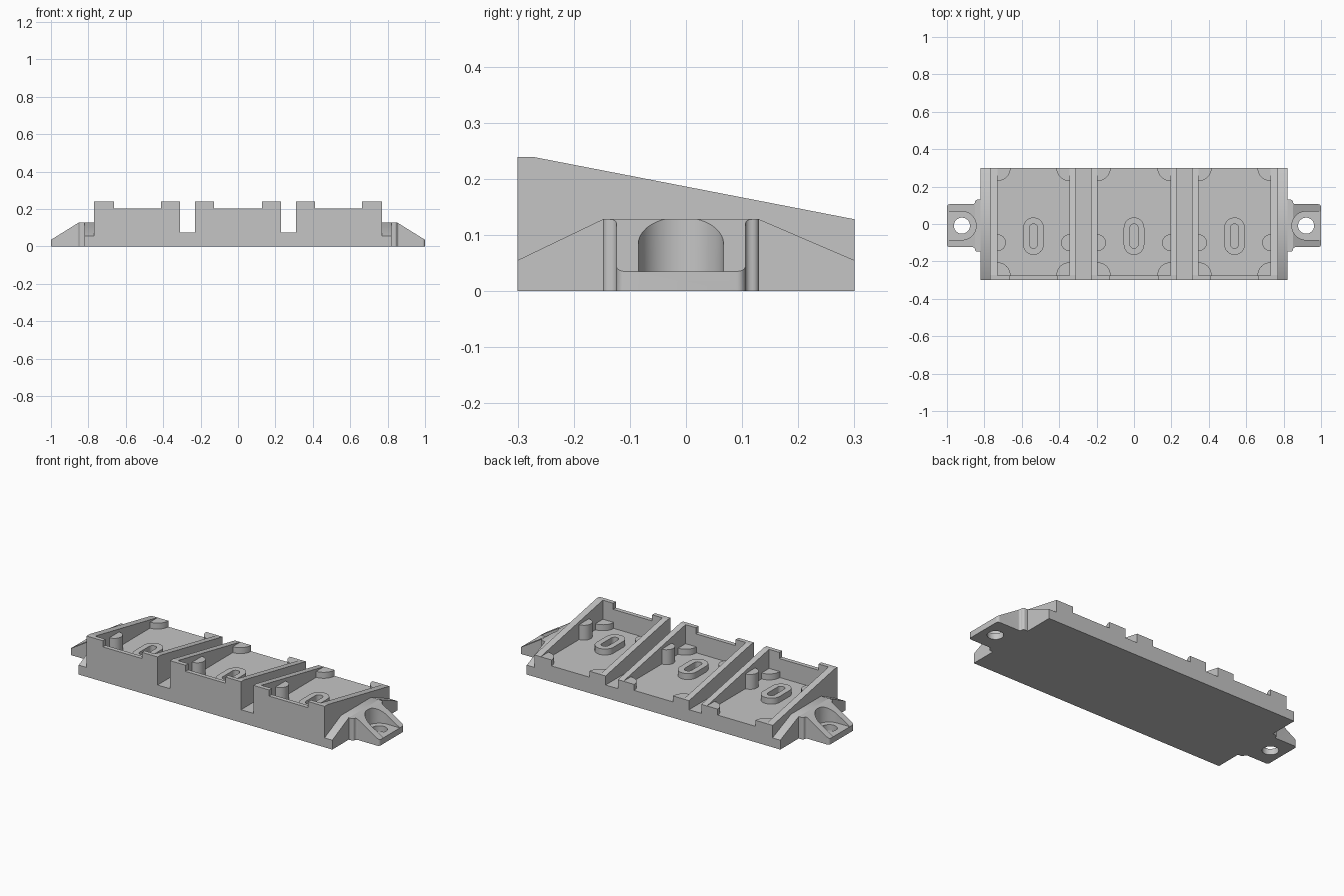
import bpy
import bmesh
from math import cos, sin, radians
from mathutils import Vector

if "Cube" in bpy.data.objects:
    bpy.data.objects.remove(bpy.data.objects["Cube"], do_unlink=True)

grey = bpy.data.materials.new("plain_grey")
grey.use_nodes = True
COLOUR = (0.56, 0.56, 0.56, 1)
grey.diffuse_color = COLOUR
grey.node_tree.nodes["Principled BSDF"].inputs["Base Color"].default_value = COLOUR


def prism(name, pts, axis, lo, hi, slope=None):
    """Extrude a 2D outline along an axis; slope = (point, normal) trims the solid."""
    place = {"x": lambda a, b: (lo, a, b), "z": lambda a, b: (a, b, lo)}[axis]
    step = Vector((hi - lo, 0, 0)) if axis == "x" else Vector((0, 0, hi - lo))
    bm = bmesh.new()
    face = bm.faces.new([bm.verts.new(place(a, b)) for a, b in pts])
    ext = bmesh.ops.extrude_face_region(bm, geom=[face], use_keep_orig=True)
    bmesh.ops.translate(bm, vec=step,
                        verts=[v for v in ext["geom"] if isinstance(v, bmesh.types.BMVert)])
    if slope:
        cut = bmesh.ops.bisect_plane(bm, geom=bm.verts[:] + bm.edges[:] + bm.faces[:],
                                     plane_co=slope[0], plane_no=slope[1], clear_outer=True)
        bmesh.ops.contextual_create(
            bm, geom=[e for e in cut["geom_cut"] if isinstance(e, bmesh.types.BMEdge)])
    bmesh.ops.recalc_face_normals(bm, faces=bm.faces[:])
    mesh = bpy.data.meshes.new(name)
    bm.to_mesh(mesh)
    bm.free()
    mesh.materials.append(grey)
    obj = bpy.data.objects.new(name, mesh)
    bpy.context.collection.objects.link(obj)
    return obj


def rect(x0, x1, y0, y1):
    return [(x0, y0), (x1, y0), (x1, y1), (x0, y1)]


def arc(cx, cy, r, start, end, n=12):
    angles = [radians(start + (end - start) * i / n) for i in range(n + 1)]
    return [(cx + r * cos(t), cy + r * sin(t)) for t in angles]


def stadium(cx, y0, y1, r):
    return arc(cx, y1 - r, r, 0, 180) + arc(cx, y0 + r, r, 180, 360)


def activate(obj):
    bpy.ops.object.select_all(action="DESELECT")
    obj.select_set(True)
    bpy.context.view_layer.objects.active = obj


def subtract(obj, cutter):
    mod = obj.modifiers.new("cut", "BOOLEAN")
    mod.operation, mod.solver, mod.object = "DIFFERENCE", "EXACT", cutter
    activate(obj)
    bpy.ops.object.modifier_apply(modifier=mod.name)
    bpy.data.objects.remove(cutter, do_unlink=True)


def smooth(obj):
    activate(obj)
    bpy.ops.object.shade_smooth_by_angle(angle=radians(30))


FLOOR, LOW, HIGH = 0.093, 0.128, 0.239
FRONT, BACK, INNER = -0.3, 0.3, -0.275
TRAYS = {"right": (-0.73, -0.345), "middle": (-0.195, 0.195), "left": (0.345, 0.73)}

# Wedge-shaped body, high at the front and low at the back
body = prism("tray_body", [(FRONT, 0), (BACK, 0), (BACK, LOW), (-0.272, HIGH), (FRONT, HIGH)],
             "x", -0.77, 0.77)

# Slots between the trays
for s in (-1, 1):
    subtract(body, prism("slot_cutter", rect(s * 0.27 - 0.04, s * 0.27 + 0.04, -0.4, 0.4),
                         "z", 0.075, 0.5))

# Tray pockets, open at the back, with a lowered lip at the front
for x0, x1 in TRAYS.values():
    subtract(body, prism("pocket_cutter", rect(x0, x1, INNER, 0.4), "z", FLOOR, 0.5))
    subtract(body, prism("lip_cutter", rect(x0 + 0.066, x1 - 0.066, -0.4, -0.2),
                         "z", 0.203, 0.5))

# Posts and slotted boss inside each tray
for tray, (x0, x1) in TRAYS.items():
    for side, x, d in (("low", x0, 1), ("high", x1, -1)):
        for end, y, e in (("front", INNER, 1), ("back", BACK, -1)):
            start = {(1, 1): 0, (-1, 1): 90, (-1, -1): 180, (1, -1): 270}[(d, e)]
            smooth(prism(f"{tray}_{end}_corner_post_{side}",
                         [(x, y)] + arc(x, y, 0.07, start, start + 90), "z", FLOOR, LOW))
        start = -90 if d == 1 else 90
        smooth(prism(f"{tray}_side_post_{side}",
                     arc(x, -0.1, 0.045, start, start + 180), "z", FLOOR, 0.18))
    cx = (x0 + x1) / 2
    boss = prism(f"{tray}_slotted_boss", stadium(cx, -0.165, 0.035, 0.055), "z", FLOOR, LOW)
    subtract(boss, prism("boss_cutter", stadium(cx, -0.13, 0, 0.022), "z", 0, 0.5))
    smooth(boss)

# End skirts and mounting ears
EAR_Y = -0.009
half_ear = ([(0.82, 0.139)] + arc(0.838, 0.127, 0.012, 90, 0, 5)
            + arc(0.862, 0.127, 0.012, 180, 270, 5)[1:] + arc(0.985, 0.1, 0.015, 90, 0, 5))
for s, side in ((1, "left"), (-1, "right")):
    smooth(prism(f"{side}_end_skirt", [(FRONT, 0), (BACK, 0), (BACK, 0.055), (0.13, LOW),
                                       (-0.148, LOW), (FRONT, 0.055)],
                 "x", s * 0.77, s * 0.82))
    outline = half_ear + [(x, -y) for x, y in reversed(half_ear)]
    ear = prism(f"{side}_mounting_ear", [(s * x, y + EAR_Y) for x, y in outline], "z", 0, LOW,
                slope=((s * 0.85, 0, LOW), (s * 0.093, 0, 0.15)))
    # Open counterbore and screw hole
    bore = arc(0.92, EAR_Y, 0.076, 90, 270, 20) + [(1.1, EAR_Y - 0.076), (1.1, EAR_Y + 0.076)]
    subtract(ear, prism("bore_cutter", [(s * x, y) for x, y in bore], "z", 0.0345, 0.5))
    subtract(ear, prism("hole_cutter", arc(s * 0.92, EAR_Y, 0.043, 0, 352.5, 47),
                        "z", -0.1, 0.5))
    smooth(ear)
